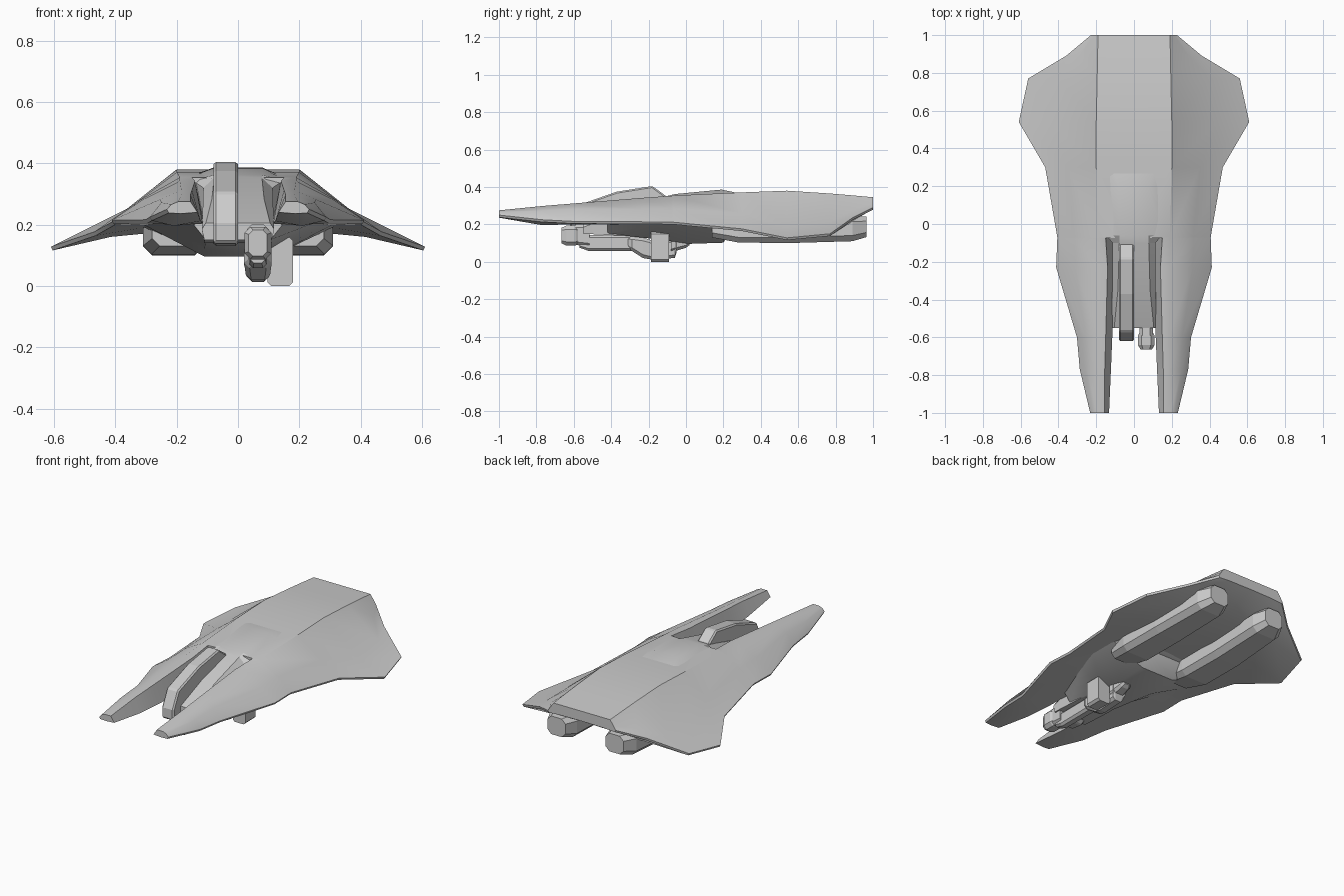
import bpy, bmesh


def make_object(name, verts, faces, mirror=False, bevel=0, smooth=0):
    mesh = bpy.data.meshes.new(name)
    bm = bmesh.new()
    vs = [bm.verts.new(v) for v in verts]
    for f in faces:
        # walls lying on the mirror plane are left open
        if mirror and all(abs(verts[i][0]) < 1e-4 for i in f):
            continue
        bm.faces.new([vs[i] for i in f])
    bmesh.ops.recalc_face_normals(bm, faces=bm.faces)
    bm.to_mesh(mesh)
    bm.free()
    ob = bpy.data.objects.new(name, mesh)
    bpy.context.collection.objects.link(ob)
    if mirror:
        m = ob.modifiers.new("mirror", 'MIRROR')
        m.merge_threshold = 0.0005
    if bevel:
        b = ob.modifiers.new("bevel", 'BEVEL')
        b.width = bevel
        b.segments = 1
    if smooth:
        bpy.ops.object.select_all(action='DESELECT')
        ob.select_set(True)
        bpy.context.view_layer.objects.active = ob
        bpy.ops.object.shade_smooth_by_angle(angle=smooth)
    return ob


def loft(name, rings, **kw):
    """Skin closed rings with equal point counts and cap both ends."""
    n = len(rings[0])
    verts = [p for r in rings for p in r]
    faces = []
    for a in range(len(rings) - 1):
        for i in range(n):
            j = (i + 1) % n
            faces.append((a*n + i, a*n + j, (a+1)*n + j, (a+1)*n + i))
    faces.append(tuple(range(n)))
    faces.append(tuple((len(rings)-1)*n + i for i in range(n)))
    return make_object(name, verts, faces, **kw)


def octagon(y, x, z, hx, hz, c=0.45):
    """Chamfered rectangle across y; c is the chamfer share."""
    k = c * min(hx, hz)
    pts = [(hx, hz-k), (hx-k, hz), (k-hx, hz), (-hx, hz-k),
           (-hx, k-hz), (k-hx, -hz), (hx-k, -hz), (hx, k-hz)]
    return [(x + a, y, z + b) for a, b in pts]


def tube(name, stations, **kw):
    return loft(name, [octagon(*s) for s in stations], **kw)


def slab(name, x0, x1, profile, **kw):
    """Side profile in (y, z) extruded across x."""
    return loft(name, [[(x, y, z) for y, z in profile] for x in (x0, x1)], **kw)


# Hull shell with two prongs, half of it lofted then mirrored
# y, inner x, inner bottom z, inner top x, crest x z, flank x z, rim x z, belly x z
stations = [
    (-1.00, .132, .240, .155, .195, .275, .217, .266, .232, .250, .185, .236),
    (-.77, .122, .212, .155, .185, .298, .250, .272, .287, .225, .210, .196),
    (-.60, .115, .205, .150, .185, .312, .255, .282, .302, .216, .215, .200),
    (-.23, .110, .200, .140, .190, .342, .310, .282, .412, .214, .270, .205),
    (-.075, .110, .200, .150, .190, .353, .315, .283, .406, .212, .270, .203),
    (-.07, 0, .200, 0, .190, .354, .315, .283, .406, .212, .270, .203),
    (.30, 0, .200, 0, .200, .371, .350, .258, .470, .176, .320, .188),
    (.54, 0, .200, 0, .200, .380, .440, .190, .610, .128, .415, .160),
    (.77, 0, .210, 0, .195, .365, .405, .212, .560, .150, .370, .178),
    (.89, 0, .240, 0, .193, .355, .290, .275, .360, .235, .250, .215),
    (1.00, 0, .285, 0, .190, .345, .212, .315, .228, .290, .150, .283),
]
rings = []
for y, ix, iz, tx, cx, cz, fx, fz, rx, rz, bx, bz in stations:
    rings.append([(ix, y, iz), (tx, y, cz), (cx, y, cz), (fx, y, fz),
                  (rx, y, rz), (rx - .006, y, rz - .012), (bx, y, bz)])
loft("hull", rings, mirror=True, smooth=.57)

# Central fuselage and canopy: y, top, top half-width, shoulder x z, bottom
fuselage = []
for y, top, tw, sw, sz, bottom in [(-.55, .205, .105, .118, .185, .15),
                                   (-.35, .285, .085, .115, .255, .14),
                                   (-.10, .352, .078, .113, .32, .14),
                                   (-.06, .362, .078, .150, .345, .14),
                                   (.19, .386, .080, .150, .355, .16),
                                   (.285, .366, .110, .150, .36, .20)]:
    fuselage.append([(-.11, y, bottom), (.11, y, bottom), (sw, y, sz),
                     (tw, y, top), (-tw, y, top), (-sw, y, sz)])
loft("fuselage", fuselage, smooth=.4)

# Broad belly, sides sloping out to the hull and stepping up at the back
belly = []
for y, bottom, w, out in [(-.42, .15, .105, .15), (-.15, .12, .11, .25),
                          (.02, .096, .11, .32), (.2, .102, .11, .34), (.26, .19, .11, .33)]:
    belly.append([(-w, y, bottom), (w, y, bottom), (out, y, .206), (-out, y, .206)])
loft("belly", belly, smooth=.6)

# Dorsal rib, off centre
slab("dorsal_rib", -.08, 0,
     [(-.62, .14), (-.62, .205), (-.57, .305), (-.37, .375), (-.18, .405),
      (-.105, .35), (-.12, .28), (-.38, .24), (-.54, .13)], bevel=.008)

# Engine pods under the tail, tapering inward
for side, label in ((1, "right"), (-1, "left")):
    tube("engine_pod_" + label, [
        (.14, side*.20, .185, .08, .055),
        (.28, side*.21, .165, .10, .062),
        (.55, side*.21, .167, .10, .067),
        (.89, side*.20, .178, .092, .068),
        (.965, side*.195, .187, .06, .055)])

# Belly gun: muzzle, barrel, breech and rear stub
gx = .065
tube("gun_muzzle", [(-.665, gx, .14, .030, .042), (-.64, gx, .14, .044, .053),
                    (-.59, gx, .14, .044, .053), (-.57, gx, .14, .032, .04)])
tube("gun_collar", [(-.59, gx, .145, .036, .055), (-.515, gx, .14, .036, .058)])
tube("gun_barrel", [(-.57, gx, .105, .024, .03), (-.52, gx, .1, .028, .042),
                    (-.28, gx, .1, .03, .042)])
tube("gun_breech", [(-.31, gx, .105, .03, .03), (-.29, gx, .098, .045, .04),
                    (-.23, gx, .075, .04, .055), (-.19, gx, .065, .035, .052),
                    (-.06, gx, .07, .035, .05), (-.05, gx, .09, .045, .04)])
tube("gun_stub", [(-.08, gx, .09, .045, .04), (0, gx, .105, .035, .03),
                  (.02, gx, .11, .025, .02)])

# Ammunition box beside the gun
tube("gun_box", [(-.187, .138, .08, .042, .08, .3), (-.09, .138, .08, .042, .08, .3)])
